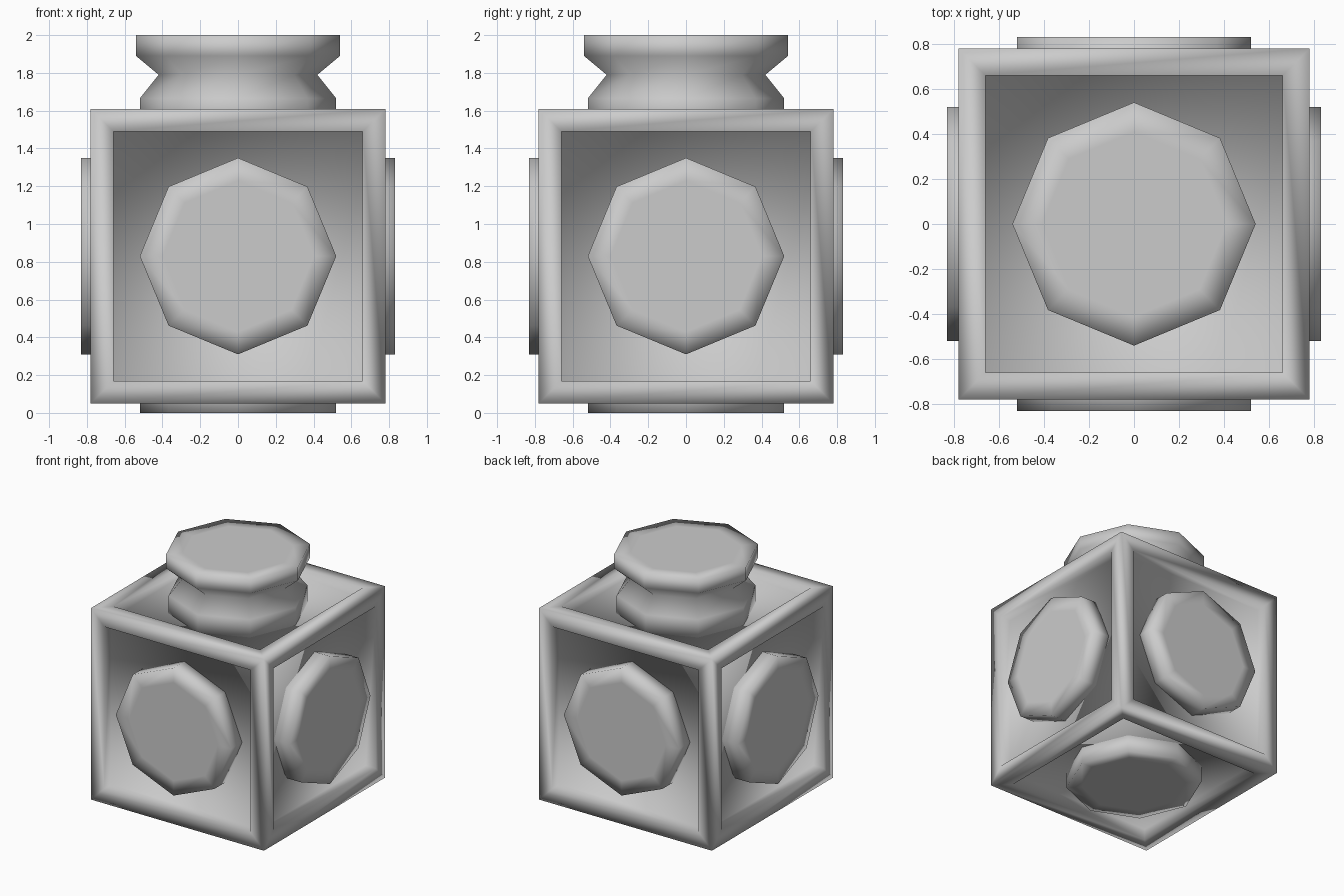
import bpy, bmesh
from math import pi, cos, sin
from mathutils import Matrix, Vector

if "Cube" in bpy.data.objects:
    bpy.data.objects.remove(bpy.data.objects["Cube"])

CENTRE = Vector((0, 0, 0.83))   # middle of the cube body
HALF = 0.78                     # half the cube width


def finish(name, bm, matrix):
    bmesh.ops.transform(bm, matrix=matrix, verts=bm.verts)
    bmesh.ops.recalc_face_normals(bm, faces=bm.faces)
    for f in bm.faces:
        f.smooth = True
    mesh = bpy.data.meshes.new(name)
    bm.to_mesh(mesh)
    bm.free()
    obj = bpy.data.objects.new(name, mesh)
    bpy.context.collection.objects.link(obj)
    return obj


def octagon_lathe(name, profile, matrix):
    """Eight-sided turned solid from (radius, height) pairs, capped at both ends."""
    bm = bmesh.new()
    rings = [[bm.verts.new((r * cos(i * pi / 4), r * sin(i * pi / 4), h))
              for i in range(8)] for r, h in profile]
    for a, b in zip(rings, rings[1:]):
        for i in range(8):
            j = (i + 1) % 8
            bm.faces.new((a[i], a[j], b[j], b[i]))
    bm.faces.new(rings[0][::-1])
    bm.faces.new(rings[-1])
    return finish(name, bm, matrix)


# Cube body: raised frame around a sunken panel on each side
bm = bmesh.new()
bmesh.ops.create_cube(bm, size=2 * HALF)
sides = bm.faces[:]
bmesh.ops.inset_individual(bm, faces=sides, thickness=0.12, use_even_offset=True)
for side in sides:
    normal = side.normal.copy()
    panel = bmesh.ops.extrude_discrete_faces(bm, faces=[side])["faces"][0]
    bmesh.ops.translate(bm, verts=panel.verts, vec=normal * -0.09)
finish("cube_frame", bm, Matrix.Translation(CENTRE))

# Octagonal discs on the four walls and the underside
disc = [(0.52, 0.66), (0.52, 0.83), (0.40, 0.83)]
turns = {
    "front_disc": Matrix.Rotation(pi / 2, 4, 'X'),
    "back_disc": Matrix.Rotation(-pi / 2, 4, 'X'),
    "right_disc": Matrix.Rotation(pi / 2, 4, 'Y'),
    "left_disc": Matrix.Rotation(-pi / 2, 4, 'Y'),
    "bottom_disc": Matrix.Rotation(pi, 4, 'X'),
}
for name, turn in turns.items():
    octagon_lathe(name, disc, Matrix.Translation(CENTRE) @ turn)

# Top knob: the same disc, a narrow waist and a wider cap
knob = [(0.52, 0.66), (0.52, 0.835), (0.42, 0.96), (0.54, 1.06),
        (0.54, 1.17), (0.41, 1.17)]
octagon_lathe("top_knob", knob, Matrix.Translation(CENTRE))
